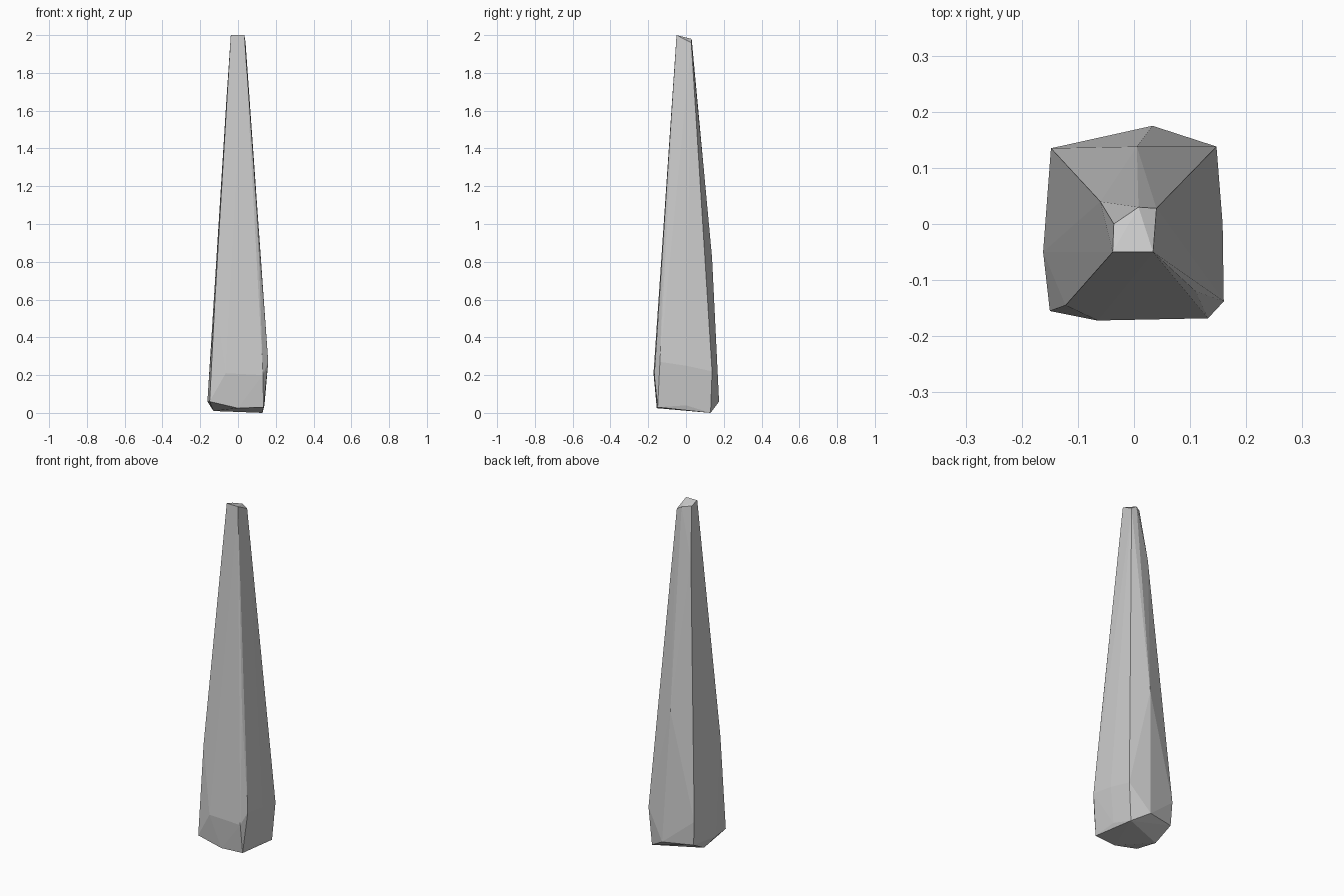
import bpy
import bmesh

cube = bpy.data.objects.get("Cube")
if cube:
    bpy.data.objects.remove(cube, do_unlink=True)


def make_material(name, colour):
    material = bpy.data.materials.new(name)
    material.use_nodes = True
    material.diffuse_color = colour
    material.node_tree.nodes["Principled BSDF"].inputs["Base Color"].default_value = colour
    return material


def hull_object(name, corners, material):
    """Flat-faced stone: the convex skin around its chiselled corners."""
    bm = bmesh.new()
    for corner in corners:
        bm.verts.new(corner)
    hull = bmesh.ops.convex_hull(bm, input=bm.verts)
    spare = {v for v in hull["geom_interior"] + hull["geom_unused"]
             if isinstance(v, bmesh.types.BMVert) and not v.link_faces}
    bmesh.ops.delete(bm, geom=list(spare), context="VERTS")
    bmesh.ops.recalc_face_normals(bm, faces=bm.faces)
    mesh = bpy.data.meshes.new(name)
    bm.to_mesh(mesh)
    bm.free()
    mesh.materials.append(material)
    stone = bpy.data.objects.new(name, mesh)
    bpy.context.collection.objects.link(stone)
    return stone


# Broken tip, sloping down to the back
tip = [(-.038, -.05, 2), (.034, -.05, 2), (.04, .028, 1.96),
       (.008, .03, 1.98), (-.036, 0, 1.985)]

# Chips along the tapering ridges of the shaft
shaft = [(-.06, .04, 1.68), (.075, .065, 1.37), (-.09, -.015, 1.1),
         (.11, -.12, .85), (.005, .138, .82), (-.122, -.145, .6)]

# Widest belt, just above the foot
belt = [(.16, -.138, .27), (.158, 0, .25), (.147, .138, .22),
        (-.148, .135, .21), (-.065, -.172, .21), (.132, -.168, .2)]

# Rough foot
foot = [(-.162, -.05, .06), (-.15, -.155, .06), (0, -.155, .025),
        (.135, -.15, .03), (.14, 0, .04), (.13, .13, 0),
        (.033, .175, .06), (-.14, .13, .07), (-.13, .02, .01)]

stone_grey = make_material("stone grey", (.6, .6, .6, 1))
hull_object("stone_spire", tip + shaft + belt + foot, stone_grey)
